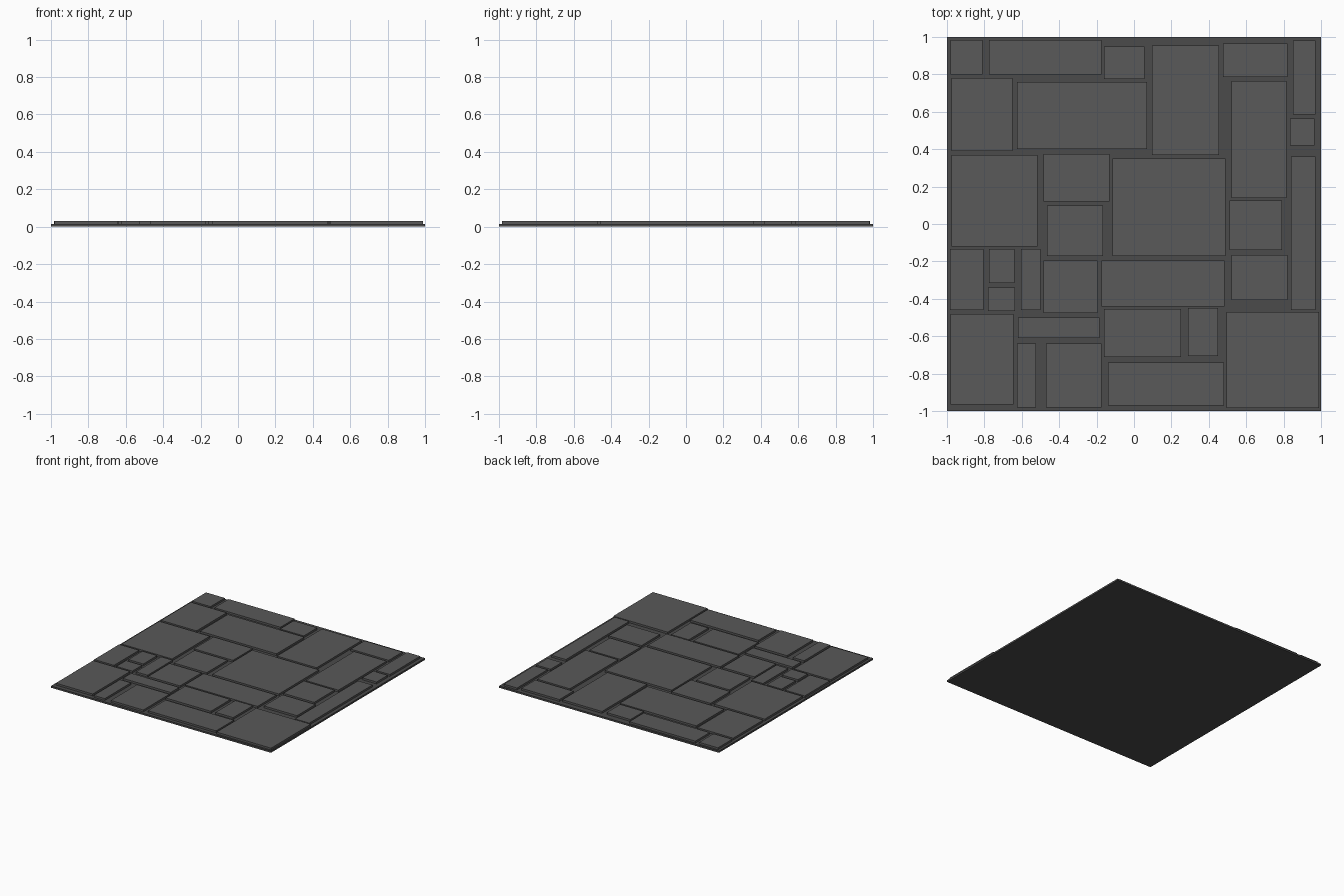
import bpy

BASE_TOP, TILE_TOP = 0.014, 0.03


def material(name, v):
    m = bpy.data.materials.new(name)
    m.diffuse_color = (v, v, v, 1)
    return m


def box(name, x0, x1, y0, y1, z0, z1, mat):
    bpy.ops.mesh.primitive_cube_add(
        size=1, location=((x0 + x1) / 2, (y0 + y1) / 2, (z0 + z1) / 2))
    ob = bpy.context.object
    ob.name = name
    ob.scale = (x1 - x0, y1 - y0, z1 - z0)
    bpy.ops.object.transform_apply(location=False, rotation=False, scale=True)
    ob.data.materials.append(mat)
    return ob


# Backing slab
box("base_slab", -1, 1, -1, 1, 0, BASE_TOP, material("dark_grey", 0.07))

# Paving stones, one group per area: x0, x1, y0, y1
stones = {
    "back_row": [
        (-.98, -.81, .80, .985), (-.775, -.175, .80, .985),
        (-.16, .055, .775, .95), (.095, .455, .37, .955),
        (.475, .82, .785, .965), (.85, .97, .585, .98)],
    "upper": [
        (-.975, -.65, .39, .78), (-.625, .07, .40, .76),
        (.52, .815, .14, .765), (.835, .965, .42, .565)],
    "middle": [
        (-.975, -.515, -.12, .37), (-.485, -.13, .12, .375),
        (-.465, -.165, -.17, .10), (-.115, .49, -.17, .35),
        (.51, .79, -.14, .125), (.84, .97, -.46, .36)],
    "lower": [
        (-.985, -.805, -.46, -.135), (-.775, -.64, -.315, -.135),
        (-.78, -.635, -.465, -.34), (-.605, -.50, -.46, -.135),
        (-.485, -.195, -.475, -.195), (-.175, .485, -.44, -.195),
        (.52, .82, -.405, -.165)],
    "front_row": [
        (-.98, -.645, -.965, -.48), (-.62, -.185, -.61, -.50),
        (-.625, -.525, -.98, -.64), (-.47, -.175, -.98, -.64),
        (-.16, .25, -.71, -.455), (.29, .45, -.705, -.45),
        (-.14, .48, -.97, -.74), (.495, .99, -.985, -.47)],
}
stone_mat = material("stone_grey", 0.10)
for area, rects in stones.items():
    for i, r in enumerate(rects, 1):
        box(f"{area}_stone_{i}", *r, BASE_TOP, TILE_TOP, stone_mat)
